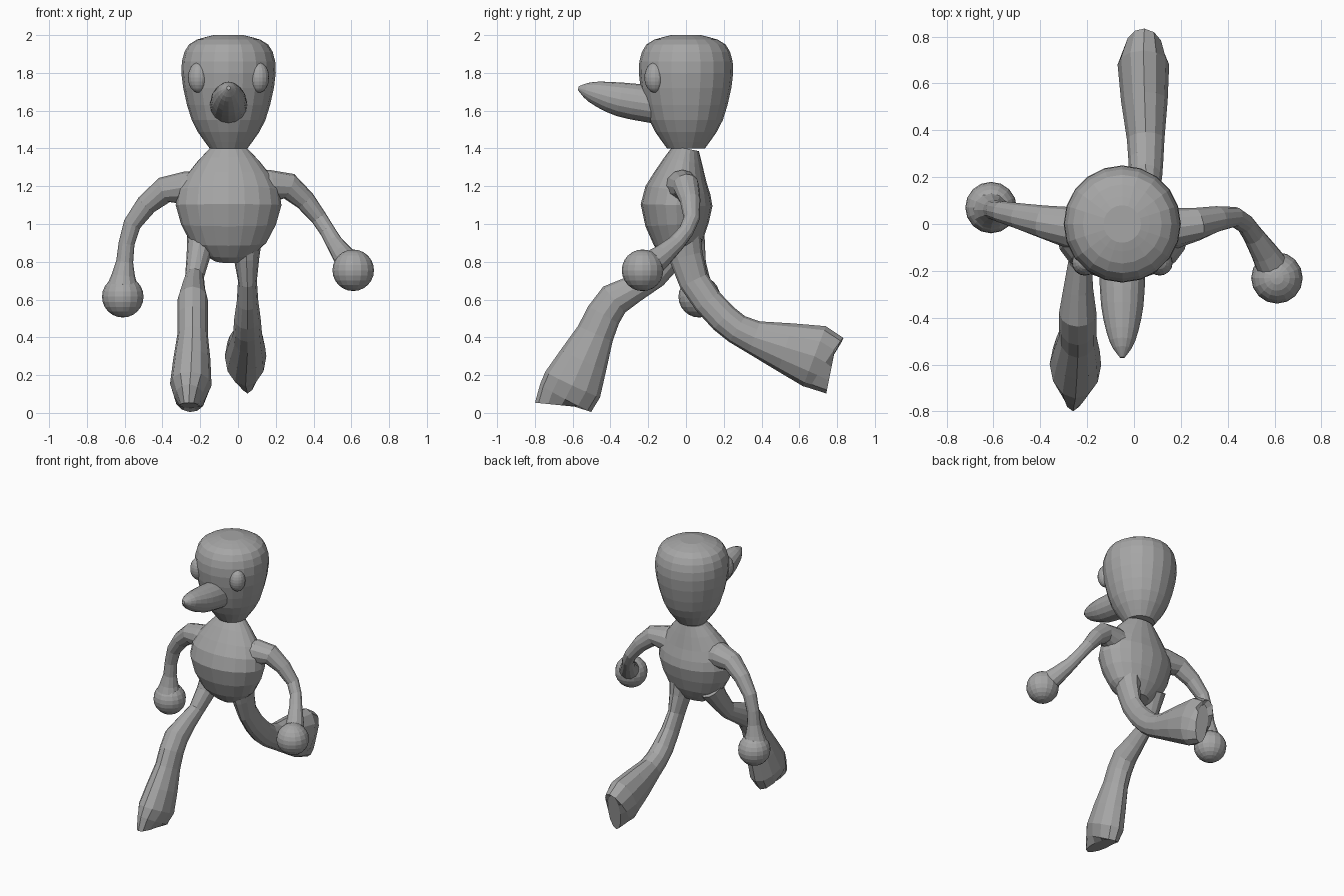
import bpy, bmesh, math
from mathutils import Vector

if "Cube" in bpy.data.objects:
    bpy.data.objects.remove(bpy.data.objects["Cube"])

grey = bpy.data.materials.new("plain grey")
grey.use_nodes = True
grey.diffuse_color = (0.38, 0.38, 0.38, 1)
shader = grey.node_tree.nodes["Principled BSDF"]
shader.inputs["Base Color"].default_value = grey.diffuse_color

ACROSS = Vector((1, 0, 0))
DEEP = Vector((0, 1, 0))
MIDDLE = -0.05


def finish(name, bm):
    """Turn the bmesh into a named, flat-shaded grey object."""
    bmesh.ops.recalc_face_normals(bm, faces=bm.faces)
    mesh = bpy.data.meshes.new(name)
    bm.to_mesh(mesh)
    bm.free()
    mesh.materials.append(grey)
    bpy.context.collection.objects.link(bpy.data.objects.new(name, mesh))


def smooth_path(controls, steps):
    """Run a smooth curve through control rows of position and radii."""
    rows = [Vector(row) for row in controls]
    result = []
    for index, (start, stop) in enumerate(zip(rows, rows[1:])):
        before = rows[max(index - 1, 0)]
        after = rows[min(index + 2, len(rows) - 1)]
        leave, arrive = (stop - before) / 2, (after - start) / 2
        for step in range(steps):
            t = step / steps
            ease = t * t * (3 - 2 * t)
            result.append(start.lerp(stop, ease) + leave * t * (1 - t) ** 2
                          - arrive * t * t * (1 - t))
    return result + [rows[-1]]


def tube(name, controls, axis, sides=12, steps=2, end=None):
    """Loft oval rings; each row is x, y, z, radius along axis, other radius."""
    bm = bmesh.new()
    path = smooth_path(controls, steps)
    points = [Vector(row[:3]) for row in path]
    last = len(points) - 1
    rings = []
    for index, (point, row) in enumerate(zip(points, path)):
        tangent = points[min(index + 1, last)] - points[max(index - 1, 0)]
        if end and index == last:
            tangent = Vector(end)
        tangent.normalize()
        side = (axis - tangent * tangent.dot(axis)).normalized()
        other = tangent.cross(side)
        angles = [math.tau * corner / sides for corner in range(sides)]
        rings.append([bm.verts.new(point + side * row[3] * math.cos(angle)
                                   + other * row[4] * math.sin(angle))
                      for angle in angles])
    for lower, upper in zip(rings, rings[1:]):
        for corner in range(sides):
            previous = corner - 1
            bm.faces.new((lower[previous], lower[corner], upper[corner], upper[previous]))
    bm.faces.new(rings[0])
    bm.faces.new(rings[-1])
    finish(name, bm)


def round_tube(name, controls, axis, **options):
    """Tube with circular rings, so each row needs only one radius."""
    tube(name, [(*row, row[-1]) for row in controls], axis, **options)


def ball(name, centre, radius, stretch=1):
    """Sphere, optionally taller than it is wide."""
    bm = bmesh.new()
    bmesh.ops.create_uvsphere(bm, u_segments=16, v_segments=12, radius=radius)
    bmesh.ops.scale(bm, vec=(1, 1, stretch), verts=bm.verts)
    bmesh.ops.translate(bm, vec=centre, verts=bm.verts)
    finish(name, bm)


# Head and torso: height and radius, or height, depth offset and two radii
head_profile = [(1.4, .1), (1.55, .195), (1.8, .25), (1.95, .21), (2, .08)]
round_tube("head", [(MIDDLE, 0, height, radius) for height, radius in head_profile],
           ACROSS, sides=20, steps=3)

torso_profile = [(.81, -.02, .08, .06), (.9, -.04, .2, .13), (1.1, -.05, .28, .19),
                 (1.25, -.03, .23, .14), (1.4, 0, .1, .07)]
tube("torso", [(MIDDLE, depth, height, width, thickness)
               for height, depth, width, thickness in torso_profile], ACROSS, sides=20)

# Eyes and beak
for name, offset in (("left_eye", .16), ("right_eye", -.16)):
    ball(name, (MIDDLE + offset, -.165, 1.775), .055, stretch=1.45)

beak_profile = [(-.15, 1.63, .1), (-.35, 1.66, .09), (-.5, 1.7, .055), (-.57, 1.72, .01)]
round_tube("beak", [(MIDDLE, depth, height, radius) for depth, height, radius in beak_profile],
           ACROSS, sides=16, steps=3)

# Arms flaring into round hands
round_tube("left_arm", [(.1, -.03, 1.18, .1), (.27, 0, 1.2, .07), (.43, .03, 1.03, .043),
                        (.51, -.05, .9, .045), (.59, -.18, .79, .07)], DEEP)
round_tube("right_arm", [(-.2, -.03, 1.18, .1), (-.39, .01, 1.18, .07), (-.56, .05, 1, .047),
                         (-.6, .06, .8, .045), (-.61, .06, .68, .08)], DEEP)
ball("left_hand", (.61, -.23, .755), .11)
ball("right_hand", (-.61, .07, .615), .11)

# Striding legs: thigh, knee, shin and a long flared foot with a narrow toe
tube("right_leg", [(-.19, -.02, .93, .08, .09), (-.23, -.16, .72, .05, .06),
                   (-.24, -.38, .6, .08, .09), (-.24, -.48, .42, .08, .1),
                   (-.25, -.6, .15, .11, .16), (-.26, -.66, .04, .05, .14)],
     ACROSS, end=(0, -.1, -1))
tube("left_leg", [(.04, -.02, .93, .09, .1), (.05, .04, .7, .05, .08),
                  (.05, .2, .5, .07, .08), (.05, .36, .4, .08, .09),
                  (.04, .68, .3, .11, .17), (.05, .77, .24, .05, .14)],
     ACROSS, end=(0, 1, -.2))
